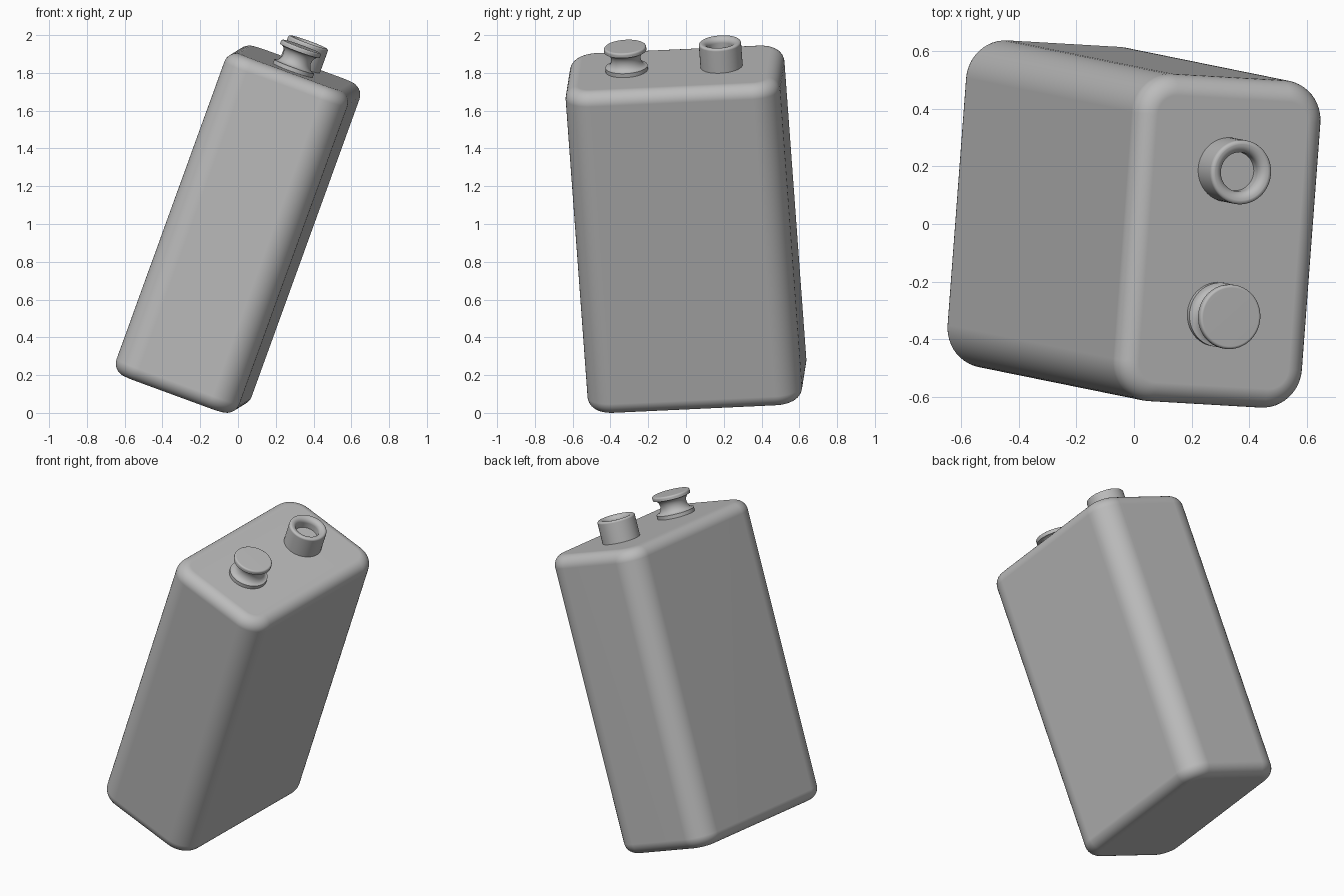
import bpy, bmesh, math
from mathutils import Matrix, Vector

cube = bpy.data.objects.get("Cube")
if cube:
    bpy.data.objects.remove(cube, do_unlink=True)

# Half sizes of the case, corner radii and spacing of the terminals
A, B, C = 0.347, 0.57, 0.909
CORNER, RIM = 0.14, 0.07
SPACING = 0.252

# Tilted frame: w runs along the case, v across its wide side
w = Vector((0.34, -0.069, 0.938)).normalized()
v = Vector((0.0747, 0.996, 0.0458))
v = (v - w * v.dot(w)).normalized()
u = v.cross(w)
frame = Matrix.Translation((0, 0, 0.9725)) @ Matrix((u, v, w)).transposed().to_4x4()

grey = bpy.data.materials.new("plain grey")
grey.use_nodes = True
grey.diffuse_color = (0.5, 0.5, 0.5, 1)
grey.node_tree.nodes["Principled BSDF"].inputs["Base Color"].default_value = (0.5, 0.5, 0.5, 1)


def add_object(name, bm, matrix):
    bmesh.ops.recalc_face_normals(bm, faces=bm.faces)
    mesh = bpy.data.meshes.new(name)
    bm.to_mesh(mesh)
    bm.free()
    mesh.materials.append(grey)
    ob = bpy.data.objects.new(name, mesh)
    bpy.context.collection.objects.link(ob)
    ob.matrix_world = matrix
    bpy.ops.object.select_all(action="DESELECT")
    ob.select_set(True)
    bpy.context.view_layer.objects.active = ob
    bpy.ops.object.shade_smooth_by_angle(angle=math.radians(35))
    weighted = ob.modifiers.new("clean shading", "WEIGHTED_NORMAL")
    weighted.keep_sharp = True
    return ob


def arc(cx, cz, rx, rz, start, end, steps=8):
    """Points on an elliptical arc, angles in degrees."""
    angles = [math.radians(start + (end - start) * i / steps) for i in range(steps + 1)]
    return [(cx + rx * math.cos(a), cz + rz * math.sin(a)) for a in angles]


def turned(name, profile, y):
    """Lathe a radius/height profile standing on the top of the case."""
    bm = bmesh.new()
    points = [bm.verts.new((r, 0, z)) for r, z in profile]
    edges = [bm.edges.new(pair) for pair in zip(points, points[1:])]
    bmesh.ops.spin(bm, geom=points + edges, cent=(0, 0, 0), axis=(0, 0, 1),
                   angle=math.tau, steps=64)
    bmesh.ops.remove_doubles(bm, verts=bm.verts, dist=0.0001)
    return add_object(name, bm, frame @ Matrix.Translation((0, y, C)))


# Case: box with wide upright corners and a smaller rounding around both ends
bm = bmesh.new()
bmesh.ops.create_cube(bm, size=2, matrix=Matrix.Diagonal((A, B, C, 1)))
upright = [e for e in bm.edges if abs(e.verts[0].co.z - e.verts[1].co.z) > C]
bmesh.ops.bevel(bm, geom=upright, offset=CORNER, segments=12, profile=0.5, affect="EDGES")
rims = [e for e in bm.edges if abs(e.verts[0].co.z - e.verts[1].co.z) < 0.001]
bmesh.ops.bevel(bm, geom=rims, offset=RIM, segments=8, profile=0.5, affect="EDGES")
add_object("case", bm, frame)

# Socket terminal: straight post with a rounded lip around a round recess
socket = [(0, -0.01), (0.112, -0.01)]
socket += arc(0.1, 0.123, 0.012, 0.012, 0, 90, 4)
socket += arc(0.098, 0.105, 0.03, 0.03, 90, 180)
socket += [(0.068, 0.07), (0, 0.07)]
turned("socket_terminal", socket, SPACING)

# Stud terminal: foot flange, hollow waist and flared flat head
stud = [(0, -0.01), (0.112, -0.01), (0.112, 0.018)]
stud += arc(0.112, 0.066, 0.034, 0.044, 270, 90, 14)
stud += [(0.112, 0.122)]
stud += arc(0.102, 0.125, 0.01, 0.01, 0, 90, 4)
stud += [(0, 0.135)]
turned("stud_terminal", stud, -SPACING)
